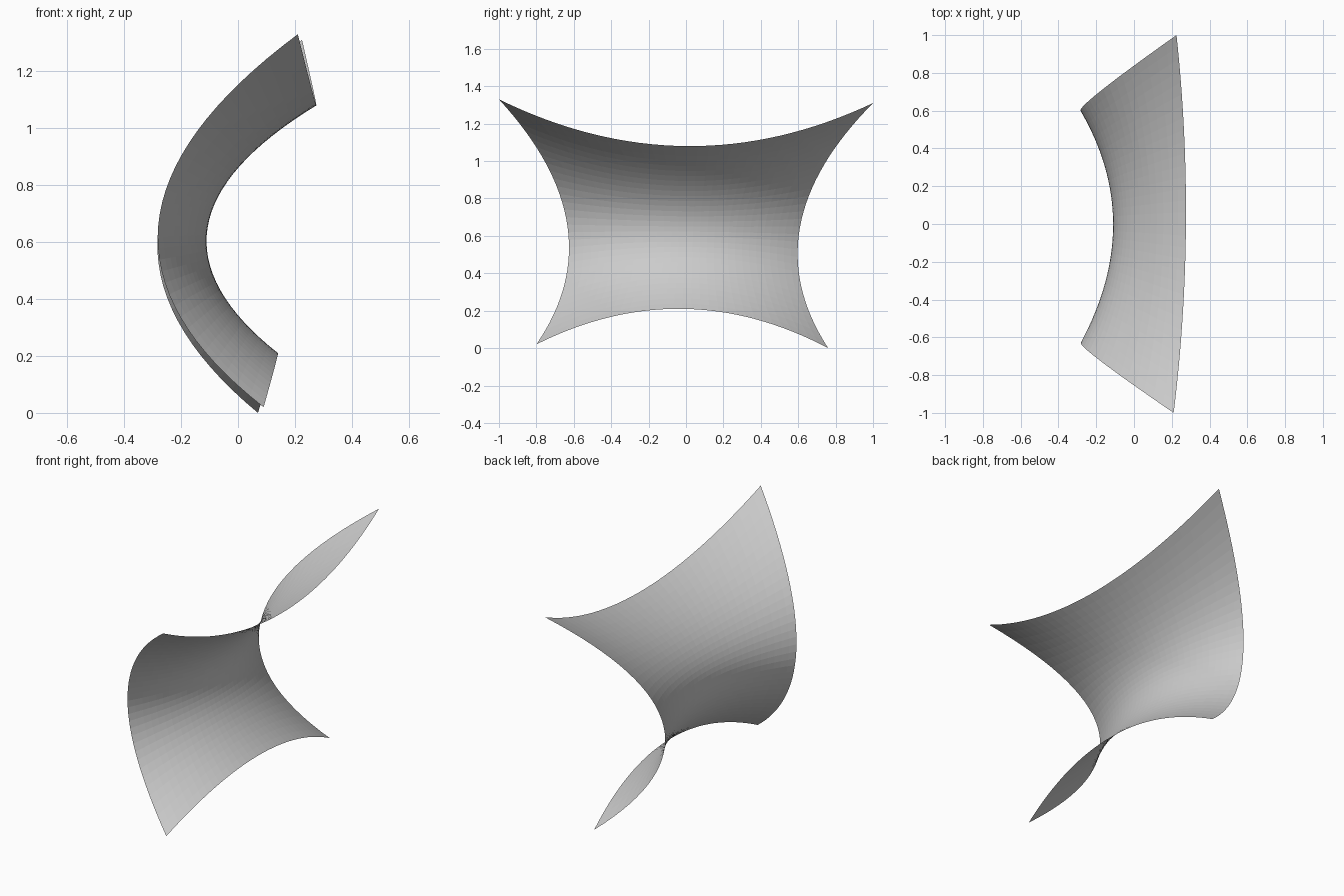
import bpy
import bmesh
from mathutils import Vector

cube = bpy.data.objects.get("Cube")
if cube:
    bpy.data.objects.remove(cube, do_unlink=True)

SEGMENTS = 32

# Guide points the sheet passes through: front, middle, back
bottom_edge = [(0.09, -0.80, 0.02), (0.14, -0.02, 0.21), (0.07, 0.76, 0.00)]
waist = [(-0.28, -0.635, 0.66), (-0.107, 0.00, 0.65), (-0.28, 0.61, 0.65)]
top_edge = [(0.21, -1.00, 1.33), (0.275, 0.00, 1.08), (0.225, 1.00, 1.31)]


def through(points, t):
    """Parabola through three points at t = -1, 0 and 1."""
    a, b, c = (Vector(p) for p in points)
    return b + (c - a) * t / 2 + (a + c - 2 * b) * t * t / 2


def saddle(u, v):
    rows = [through(row, u) for row in (bottom_edge, waist, top_edge)]
    return through(rows, v)


# Saddle sheet: bend a flat grid onto the guide points
bm = bmesh.new()
bmesh.ops.create_grid(bm, x_segments=SEGMENTS, y_segments=SEGMENTS, size=1)
for vert in bm.verts:
    vert.co = saddle(vert.co.x, vert.co.y)
bm.normal_update()

mesh = bpy.data.meshes.new("saddle_sheet")
bm.to_mesh(mesh)
bm.free()
sheet = bpy.data.objects.new("saddle_sheet", mesh)
bpy.context.collection.objects.link(sheet)
